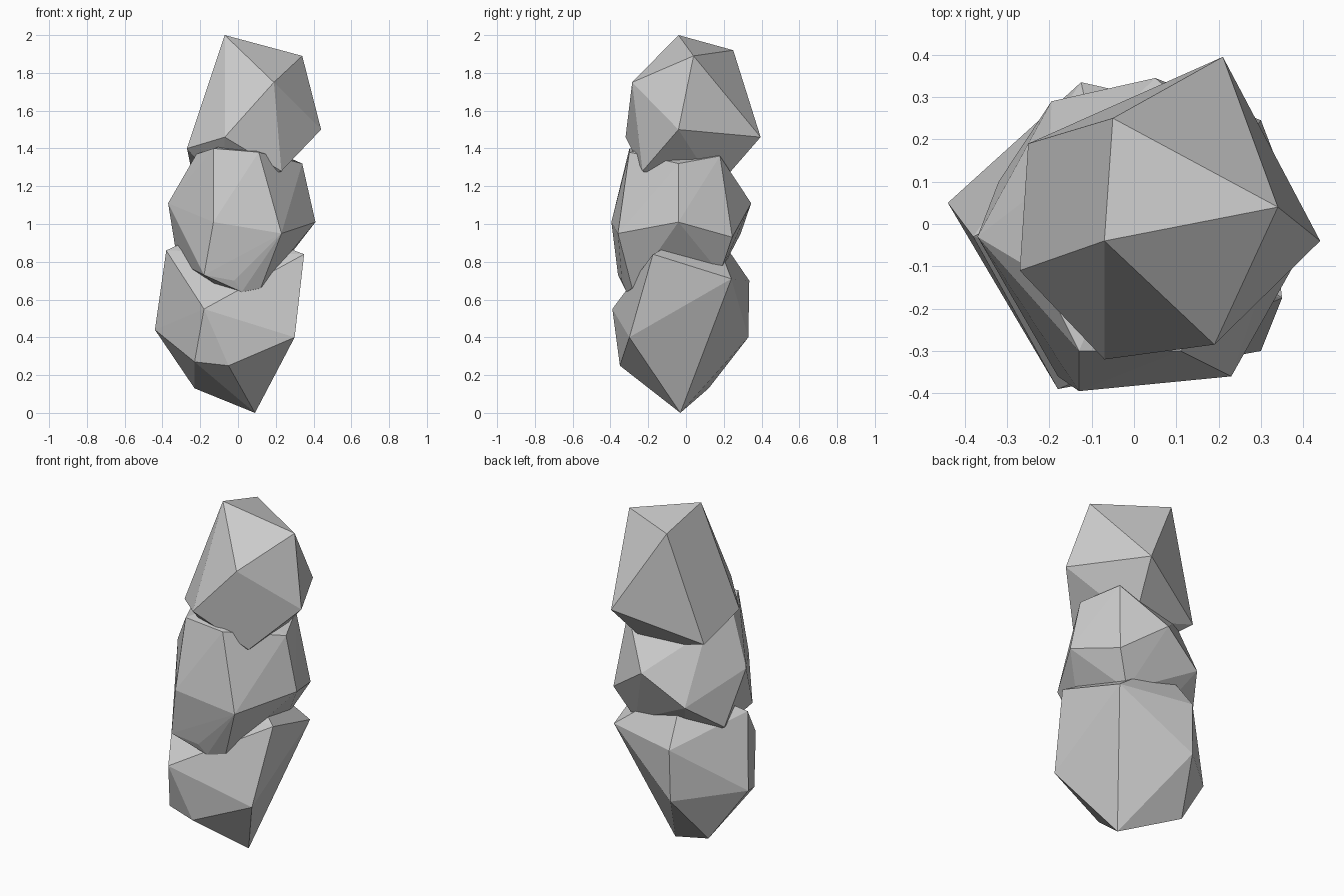
import bpy
import bmesh


def rock(name, corners):
    """Flat-faced boulder: the convex skin stretched over a few corner points."""
    bm = bmesh.new()
    for c in corners:
        bm.verts.new(c)
    hull = bmesh.ops.convex_hull(bm, input=bm.verts)
    loose = {v for v in hull["geom_interior"] + hull["geom_unused"]
             if isinstance(v, bmesh.types.BMVert)}
    bmesh.ops.delete(bm, geom=list(loose), context='VERTS')
    bmesh.ops.recalc_face_normals(bm, faces=bm.faces)
    mesh = bpy.data.meshes.new(name)
    bm.to_mesh(mesh)
    bm.free()
    obj = bpy.data.objects.new(name, mesh)
    bpy.context.collection.objects.link(obj)
    return obj


# Bottom boulder, tapering to a point on the ground
rock("lower_rock", [
    (.09, -.03, 0), (-.23, .12, .13), (-.05, -.35, .25), (-.23, -.305, .27),
    (.30, -.30, .40), (-.13, .33, .40), (-.44, .05, .44), (-.18, -.39, .55),
    (-.125, .335, .70), (.30, .24, .71), (.35, -.175, .84), (-.38, -.03, .86),
    (-.08, .13, 1.0),
])

# Middle boulder, sunk into its neighbours
rock("middle_rock", [
    # underside
    (0, 0, .58), (.02, -.315, .64), (.12, -.285, .66), (-.02, -.34, .70),
    (-.18, -.36, .73), (.20, .18, .74), (-.32, .10, .80),
    # waist
    (.30, .245, .93), (.23, -.36, .95), (-.195, .29, .95), (-.13, -.395, 1.01),
    (.41, -.04, 1.01), (-.37, -.03, 1.11), (.05, .345, 1.11),
    # shoulders
    (.34, -.04, 1.32), (-.20, .10, 1.33), (.25, .18, 1.36), (-.22, -.12, 1.37),
    (.11, -.30, 1.38), (-.13, -.30, 1.40), (0, 0, 1.44),
])

# Top boulder
rock("upper_rock", [
    (-.07, -.04, 2.0), (-.05, .25, 1.92), (.34, .04, 1.89), (.19, -.285, 1.75),
    (.44, -.04, 1.5), (.21, .395, 1.46), (-.07, -.32, 1.46), (-.27, -.11, 1.40),
    (-.25, .19, 1.30), (.23, -.23, 1.28), (.13, .16, 1.19), (-.08, -.06, 1.18),
])
